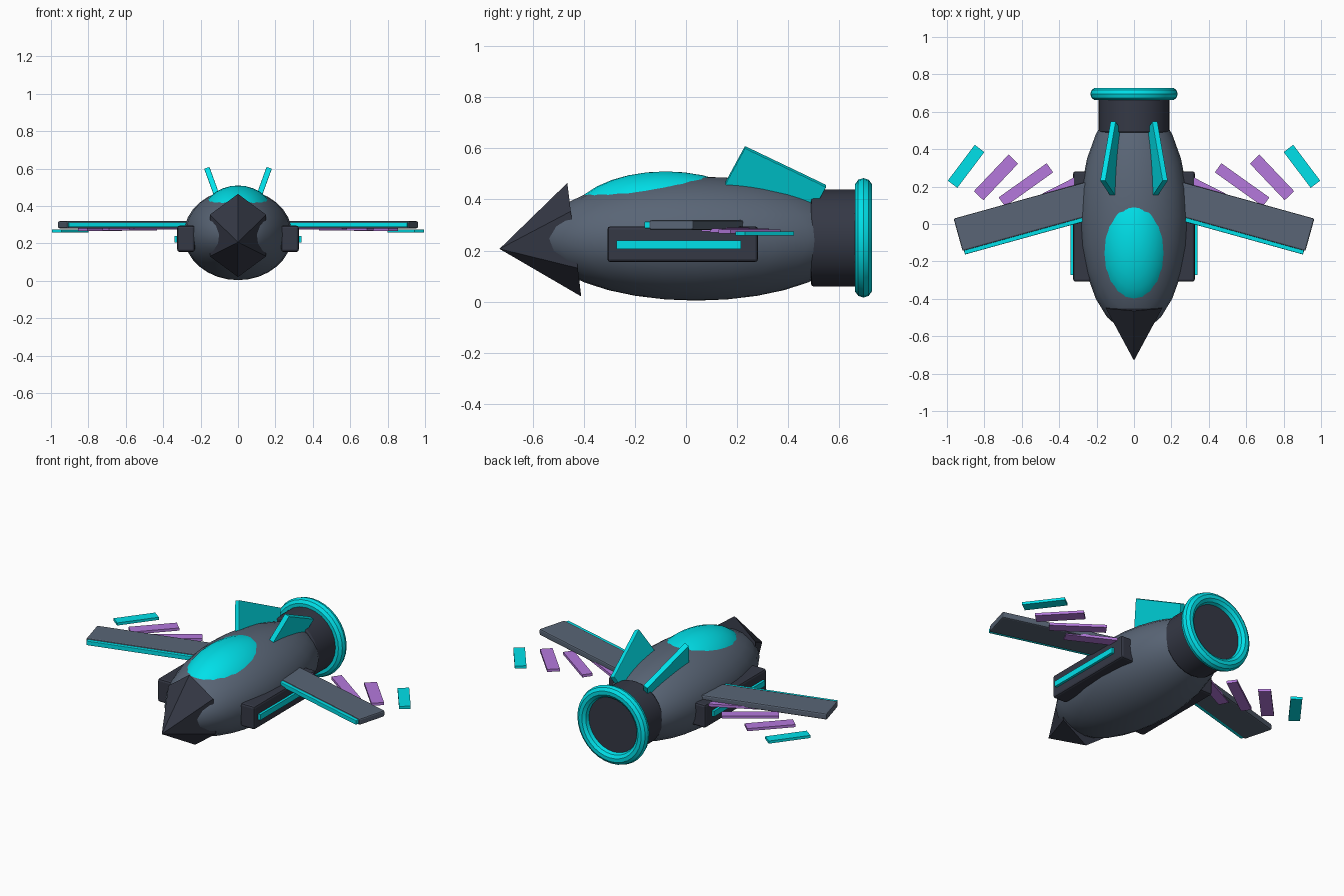
import bpy
from math import radians, cos, sin
from mathutils import Vector, Euler

if "Cube" in bpy.data.objects:
    bpy.data.objects.remove(bpy.data.objects["Cube"])


def material(name, rgb):
    m = bpy.data.materials.new(name)
    m.diffuse_color = (*rgb, 1)
    m.use_nodes = True
    m.node_tree.nodes["Principled BSDF"].inputs["Base Color"].default_value = m.diffuse_color
    return m


SLATE = material("slate", (0.10, 0.13, 0.18))
DARK = material("dark", (0.035, 0.04, 0.06))
TEAL = material("teal", (0.0, 0.75, 0.82))
PURPLE = material("purple", (0.46, 0.19, 0.72))


def finish(name, mat, smooth=True):
    o = bpy.context.object
    o.name = name
    o.data.materials.append(mat)
    if smooth:
        bpy.ops.object.shade_smooth_by_angle(angle=radians(35))
    return o


def ellipsoid(name, loc, radii, mat):
    bpy.ops.mesh.primitive_uv_sphere_add(segments=24, ring_count=16, radius=1, location=loc)
    bpy.context.object.scale = radii
    bpy.ops.object.transform_apply(location=False, rotation=False, scale=True)
    return finish(name, mat)


def box(name, loc, size, mat, rot=(0, 0, 0), bevel=0.0):
    bpy.ops.mesh.primitive_cube_add(size=1, location=loc, rotation=[radians(a) for a in rot])
    bpy.context.object.scale = size
    bpy.ops.object.transform_apply(location=False, rotation=False, scale=True)
    o = finish(name, mat, False)
    if bevel:
        b = o.modifiers.new("bevel", 'BEVEL')
        b.width, b.segments = bevel, 2
    return o


def pair(name, loc, size, mat, rot=(0, 0, 0), bevel=0.0):
    # right part plus its reflection across x = 0
    x, y, z = loc
    a, b, c = rot
    box("right_" + name, loc, size, mat, rot, bevel)
    box("left_" + name, (-x, y, z), size, mat, (a, -b, -c), bevel)


# fuselage and canopy
ellipsoid("fuselage", (0, 0.04, 0.247), (0.29, 0.62, 0.243), SLATE)
ellipsoid("canopy", (0, -0.08, 0.31), (0.21, 0.38, 0.20), TEAL)

# six-sided beak nose, tilted slightly down
bpy.ops.mesh.primitive_cone_add(vertices=6, radius1=0.224, radius2=0, depth=0.295)
nose = bpy.context.object
nose.scale = (0.775, 1, 1)
bpy.ops.object.transform_apply(location=False, rotation=False, scale=True)
nose.rotation_euler = (radians(97), 0, 0)
nose.location = Vector((0, -0.4375, 0.2425)) + 0.1475 * Vector((0, -cos(radians(7)), -sin(radians(7))))
finish("nose", DARK, False)

# engine drum and glowing ring
bpy.ops.mesh.primitive_cylinder_add(vertices=24, radius=0.19, depth=0.205,
                                    location=(0, 0.5925, 0.25), rotation=(radians(90), 0, 0))
drum = finish("engine_drum", DARK)
bev = drum.modifiers.new("bevel", 'BEVEL')
bev.width, bev.segments = 0.008, 2
bpy.ops.mesh.primitive_torus_add(major_segments=32, minor_segments=10, major_radius=0.199,
                                 minor_radius=0.035, location=(0, 0.695, 0.25),
                                 rotation=(radians(90), 0, 0))
finish("engine_ring", TEAL)

# swept wings with glowing leading edges
SWEEP = -15.5
wing = Vector((0.579, 0.042, 0.30))
turn = Euler((0, 0, radians(SWEEP)))
edge = Vector((0.0, -0.098, 0))
edge.rotate(turn)
pair("wing", wing, (0.75, 0.18, 0.038), SLATE, (0, 0, SWEEP), 0.008)
pair("wing_edge", wing + edge, (0.735, 0.026, 0.026), TEAL, (0, 0, SWEEP), 0.003)

# fanned feathers behind the wings: x, y, z, length, width, angle, material
feathers = [
    (0.418, 0.165, 0.283, 0.34, 0.06, -27, PURPLE),
    (0.578, 0.209, 0.278, 0.315, 0.06, -35.5, PURPLE),
    (0.738, 0.249, 0.274, 0.27, 0.07, -46.5, PURPLE),
    (0.898, 0.308, 0.267, 0.24, 0.064, -53, TEAL),
]
for i, (x, y, z, length, width, ang, mat) in enumerate(feathers, 1):
    pair(f"feather_{i}", (x, y, z), (length, width, 0.016), mat, (0, 0, ang))

# side pods with light strips
pair("side_pod", (0.278, -0.013, 0.225), (0.094, 0.59, 0.14), DARK, bevel=0.012)
pair("pod_light", (0.325, -0.028, 0.223), (0.03, 0.488, 0.034), TEAL)

# canted tail fins
pair("tail_fin", (0.106, 0.34, 0.437), (0.03, 0.357, 0.22), TEAL, (-27, 20, 0), 0.003)
